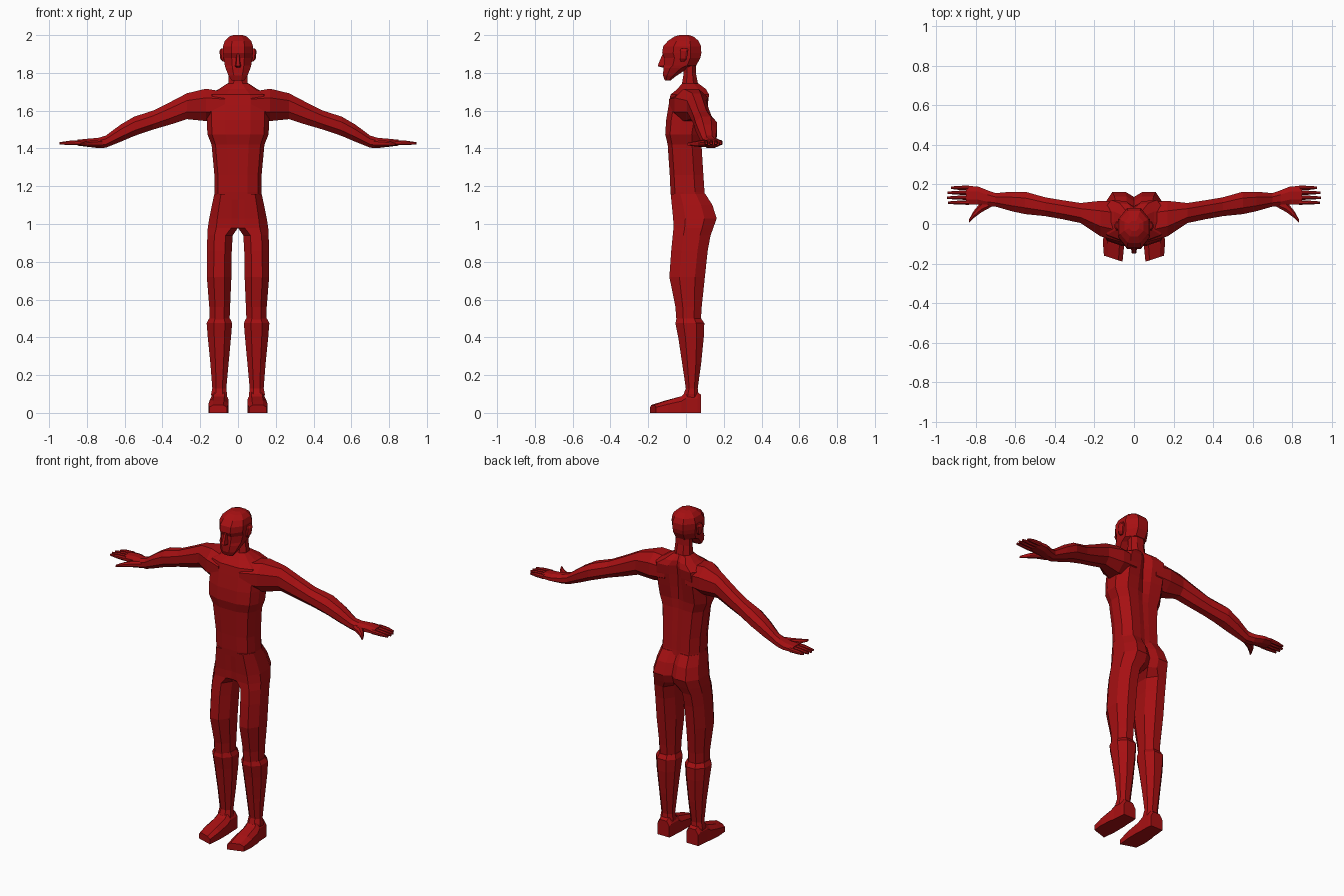
import bpy, bmesh

red = bpy.data.materials.new("dark_red")
red.diffuse_color = (0.38, 0.005, 0.006, 1.0)


def loft(name, rings, mirror=False):
    """Skin a row of equal-length point rings and cap both ends."""
    bm = bmesh.new()
    rows = [[bm.verts.new(p) for p in r] for r in rings]
    n = len(rows[0])
    for a, b in zip(rows, rows[1:]):
        for i in range(n):
            j = (i + 1) % n
            bm.faces.new((a[i], a[j], b[j], b[i]))
    bm.faces.new(rows[0])
    bm.faces.new(rows[-1])
    bmesh.ops.remove_doubles(bm, verts=bm.verts, dist=0.0002)
    bmesh.ops.recalc_face_normals(bm, faces=bm.faces)
    me = bpy.data.meshes.new(name)
    bm.to_mesh(me)
    bm.free()
    me.materials.append(red)
    ob = bpy.data.objects.new(name, me)
    bpy.context.collection.objects.link(ob)
    if mirror:
        ob.modifiers.new("other_side", "MIRROR")
    return ob


def octagon(a0, a1, b0, b1, k=0.28):
    """Rectangle with cut corners."""
    da, db = (a1 - a0) * k, (b1 - b0) * k
    return [(a0 + da, b0), (a1 - da, b0), (a1, b0 + db), (a1, b1 - db),
            (a1 - da, b1), (a0 + da, b1), (a0, b1 - db), (a0, b0 + db)]


def level(z, x0, x1, y0, y1, k=0.28):
    return [(x, y, z) for x, y in octagon(x0, x1, y0, y1, k)]


def across(x, y0, y1, z0, z1, k=0.28):
    return [(x, y, z) for y, z in octagon(y0, y1, z0, z1, k)]


def torso_ring(z, w, yf, yb, groove):
    d = yb - yf
    half = [(0.4 * w, yf), (0.85 * w, yf + 0.13 * d), (w, yf + 0.38 * d),
            (w, yf + 0.72 * d), (0.72 * w, yb), (0.25 * w, yb - 0.2 * groove)]
    right = [(x, y, z) for x, y in half]
    left = [(-x, y, z) for x, y in reversed(half)]
    return right + [(0, yb - groove, z)] + left


# Torso with a spine groove
loft("torso", [torso_ring(*r) for r in (
    (1.13, .125, -.078, .105, .01), (1.17, .125, -.082, .098, .005),
    (1.26, .125, -.086, .092, .005), (1.42, .140, -.097, .082, .008),
    (1.475, .162, -.110, .085, .012), (1.55, .165, -.105, .100, .025),
    (1.63, .165, -.092, .115, .035), (1.685, .160, -.082, .122, .035),
    (1.715, .100, -.045, .105, .025), (1.745, .055, -.020, .065, .0))])

# Neck
loft("neck", [level(*r) for r in (
    (1.69, -.075, .075, -.045, .085), (1.74, -.052, .052, -.022, .064),
    (1.80, -.048, .048, -.012, .052), (1.87, -.048, .048, -.015, .052))])

# Head
loft("head", [level(*r) for r in (
    (1.760, -.034, .034, -.112, -.082), (1.785, -.050, .050, -.121, -.050),
    (1.825, -.066, .066, -.120, .010), (1.840, -.070, .070, -.118, .055),
    (1.880, -.076, .076, -.114, .076), (1.905, -.079, .079, -.126, .081),
    (1.940, -.080, .080, -.121, .080), (1.970, -.070, .070, -.095, .066),
    (1.992, -.048, .048, -.062, .040), (2.000, -.025, .025, -.035, .015))])

# Nose
loft("nose", [[(-w, -.105, z), (w, -.105, z), (w * .6, y, z), (-w * .6, y, z)]
              for z, w, y in ((1.828, .014, -.125), (1.836, .018, -.150),
                              (1.855, .014, -.143), (1.900, .009, -.124))])

# Ears
loft("ear", [level(*r) for r in (
    (1.86, .068, .082, -.028, -.008), (1.875, .070, .094, -.032, .004),
    (1.915, .070, .098, -.032, .012), (1.93, .070, .090, -.026, .008))], True)

# Arms from inside the chest to the palm
loft("arm", [across(*r) for r in (
    (.070, -.090, .110, 1.560, 1.700), (.170, -.062, .117, 1.545, 1.716),
    (.270, .005, .106, 1.555, 1.692), (.360, .024, .120, 1.526, 1.645),
    (.450, .040, .135, 1.500, 1.600), (.550, .050, .163, 1.466, 1.568),
    (.620, .065, .163, 1.436, 1.527), (.700, .088, .156, 1.404, 1.468),
    (.740, .090, .170, 1.402, 1.456), (.790, .098, .190, 1.408, 1.452),
    (.850, .098, .192, 1.415, 1.446))], True)

# Fingers
for name, y, tip in (("index_finger", .108, .940), ("middle_finger", .133, .945),
                     ("ring_finger", .158, .942), ("little_finger", .183, .925)):
    loft(name, [across(x, y - w, y + w, z0, z1) for x, w, z0, z1 in (
        (.835, .011, 1.417, 1.444), (.890, .010, 1.418, 1.441),
        (tip, .006, 1.421, 1.433))], True)

# Thumb
loft("thumb", [across(*r) for r in (
    (.715, .090, .125, 1.408, 1.448), (.770, .060, .115, 1.408, 1.444),
    (.810, .030, .066, 1.412, 1.436), (.835, .005, .022, 1.416, 1.430))], True)


def thigh_ring(z, x0, x1, y0, y1, joined):
    """The inner front corner closes onto the centre line above the crotch."""
    p = level(z, x0, x1, y0, y1)
    if joined:
        p[0] = (x0 + .035, y0, z)
        p[7] = (x0, y0 + .004, z)
        p[6] = (x0, y1 - .025, z)
    return p


# Thighs, hips and buttocks
loft("thigh", [thigh_ring(*r) for r in (
    (.480, .045, .150, -.050, .078, False), (.560, .042, .152, -.056, .083, False),
    (.720, .035, .165, -.088, .100, False), (.860, .033, .165, -.078, .115, False),
    (.940, .028, .162, -.070, .130, False), (.980, .000, .160, -.066, .145, True),
    (1.030, .000, .152, -.068, .162, True), (1.100, .000, .138, -.075, .140, True),
    (1.160, .000, .125, -.081, .102, True))], True)

# Lower legs with a step under the knee
loft("lower_leg", [level(*r) for r in (
    (.040, .058, .138, -.020, .072), (.100, .058, .142, -.012, .066),
    (.130, .062, .136, -.001, .062), (.260, .050, .146, -.020, .080),
    (.400, .037, .160, -.041, .094), (.475, .031, .166, -.056, .097),
    (.500, .042, .153, -.050, .080))], True)


# Feet, with the toes cut at a slant
def foot_ring(y, skew, x0, x1, top):
    c = (x1 - x0) * .22
    return [(x0, y, 0), (x1, y + skew, 0), (x1, y + skew, top * .7),
            (x1 - c, y + skew * .8, top), (x0 + c, y + skew * .2, top), (x0, y, top * .7)]


loft("foot", [foot_ring(*r) for r in (
    (-.190, .030, .058, .152, .042), (-.110, .015, .050, .157, .066),
    (-.025, .0, .050, .152, .088), (.000, .0, .052, .146, .110),
    (.062, .0, .054, .142, .110), (.080, .0, .058, .138, .095))], True)
